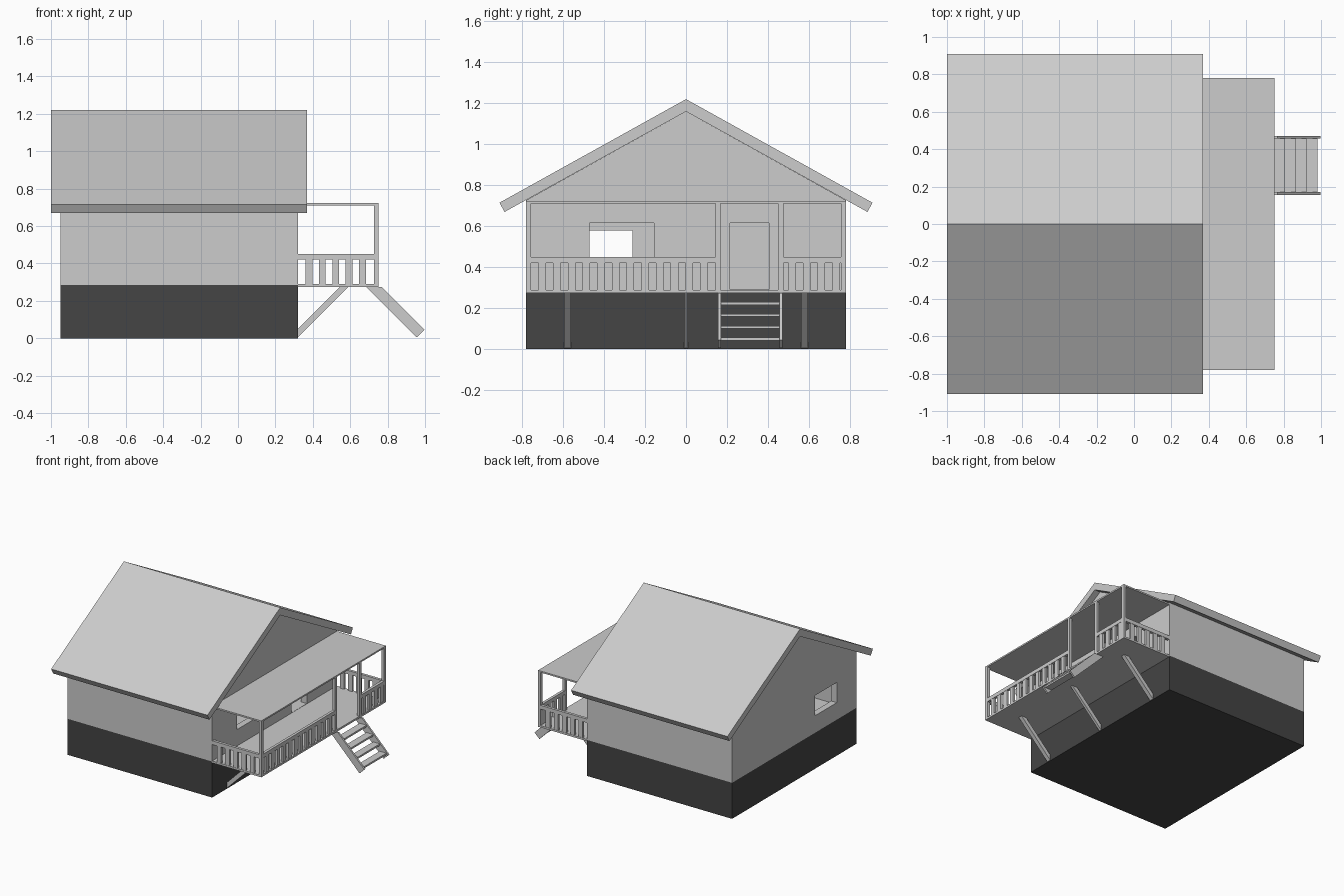
import bpy, bmesh
from mathutils import Vector

if "Cube" in bpy.data.objects:
    bpy.data.objects.remove(bpy.data.objects["Cube"])


def material(name, v):
    m = bpy.data.materials.new(name)
    m.diffuse_color = (v, v, v, 1)
    m.use_nodes = True
    m.node_tree.nodes["Principled BSDF"].inputs["Base Color"].default_value = m.diffuse_color
    return m


GREY = material("light grey", 0.604)
DARK = material("dark grey", 0.058)


def prism(name, profile, axis, a, b, mat=GREY):
    """Extrude a flat profile from a to b along x (profile y,z) or y (profile x,z)."""
    def place(p, t):
        return Vector((t, p[0], p[1])) if axis == "x" else Vector((p[0], t, p[1]))
    bm = bmesh.new()
    face = bm.faces.new([bm.verts.new(place(p, a)) for p in profile])
    out = bmesh.ops.extrude_face_region(bm, geom=[face])
    verts = [v for v in out["geom"] if isinstance(v, bmesh.types.BMVert)]
    bmesh.ops.translate(bm, verts=verts, vec=place((0, 0), b - a))
    bmesh.ops.recalc_face_normals(bm, faces=bm.faces)
    mesh = bpy.data.meshes.new(name)
    bm.to_mesh(mesh)
    bm.free()
    mesh.materials.append(mat)
    ob = bpy.data.objects.new(name, mesh)
    bpy.context.collection.objects.link(ob)
    return ob


def box(name, x, y, z, mat=GREY):
    return prism(name, [(y[0], z[0]), (y[1], z[0]), (y[1], z[1]), (y[0], z[1])],
                 "x", x[0], x[1], mat)


def cut(ob, name, x, y, z):
    cutter = box(name, x, y, z)
    cutter.hide_render = True
    cutter.display_type = "WIRE"
    mod = ob.modifiers.new(name, "BOOLEAN")
    mod.operation = "DIFFERENCE"
    mod.solver = "EXACT"
    mod.object = cutter


X0, X1, W, T = -0.95, 0.32, 0.78, 0.05   # house ends, half width, wall thickness
PX = 0.75                                # porch outer edge
FLOOR, RAIL, TOP = 0.285, 0.45, 0.71

# Foundation and inner floor
box("foundation", (X0, X1), (-W, W), (0, FLOOR), DARK)
box("inner_floor", (X0 + T, X1 - T), (-W + T, W - T), (FLOOR, 0.292))

# Gable walls with window and door openings, then the long walls
gable = [(-W, FLOOR), (W, FLOOR), (W, 0.727), (0, 1.16), (-W, 0.727)]
back = prism("rear_gable_wall", gable, "x", X0, X0 + T)
cut(back, "rear_window_cutter", (X0 - 0.1, X0 + 0.15), (-0.53, -0.26), (0.42, 0.58))
front = prism("porch_gable_wall", gable, "x", X1 - T, X1)
cut(front, "porch_window_cutter", (X1 - 0.15, X1 + 0.1), (-0.47, -0.155), (0.42, 0.615))
cut(front, "door_cutter", (X1 - 0.15, X1 + 0.1), (0.215, 0.405), (0.292, 0.615))
for name, s in (("left", -1), ("right", 1)):
    ys = sorted((s * W, s * (W - T)))
    box(name + "_long_wall", (X0 + T, X1 - T), ys, (FLOOR, 0.727))

# Pitched roof
prism("roof", [(0, 1.22), (0.91, 0.715), (0.885, 0.67), (0, 1.16),
               (-0.885, 0.67), (-0.91, 0.715)], "x", -1.0, 0.37)

# Porch deck, flat roof and posts
box("porch_deck", (X1, PX), (-W, W), (0.275, 0.29))
box("porch_roof", (X1, PX), (-W, W), (TOP, 0.722))
for y in (-0.78, 0.143, 0.45, 0.755):
    box("porch_post", (PX - 0.022, PX), (y, y + 0.025), (0.29, TOP))

# Front railing, broken at the stairs
for a, b in ((-0.755, 0.143), (0.475, 0.755)):
    box("front_rail", (PX - 0.022, PX), (a, b), (0.42, RAIL))
for k in list(range(12)) + list(range(17, 21)):
    y = -0.72 + 0.0717 * k
    box("front_baluster", (PX - 0.02, PX - 0.002), (y, y + 0.037), (0.29, 0.42))

# Side railings
for s in (-1, 1):
    def side(inset, depth):
        return sorted((s * (W - inset), s * (W - inset - depth)))
    box("side_rail", (X1, PX - 0.022), side(0, 0.022), (0.42, RAIL))
    for k in range(5):
        x = 0.36 + 0.072 * k
        box("side_baluster", (x, x + 0.037), side(0.002, 0.018), (0.29, 0.42))

# Diagonal braces under the deck
for y, h in ((-0.578, 0.016), (0, 0.01), (0.578, 0.016)):
    prism("deck_brace", [(X1, 0.005), (0.59, 0.275), (0.545, 0.275), (X1, 0.05)],
          "y", y - h, y + h)

# Stairs
for y in (0.156, 0.457):
    prism("stair_stringer", [(0.685, 0.275), (0.955, 0.005), (0.998, 0.045), (0.768, 0.275)],
          "y", y, y + 0.014)
for k in range(4):
    x, z = 0.807 + 0.058 * k, 0.224 - 0.0583 * k
    box("stair_tread", (x - 0.06, x), (0.17, 0.457), (z - 0.007, z + 0.007))
